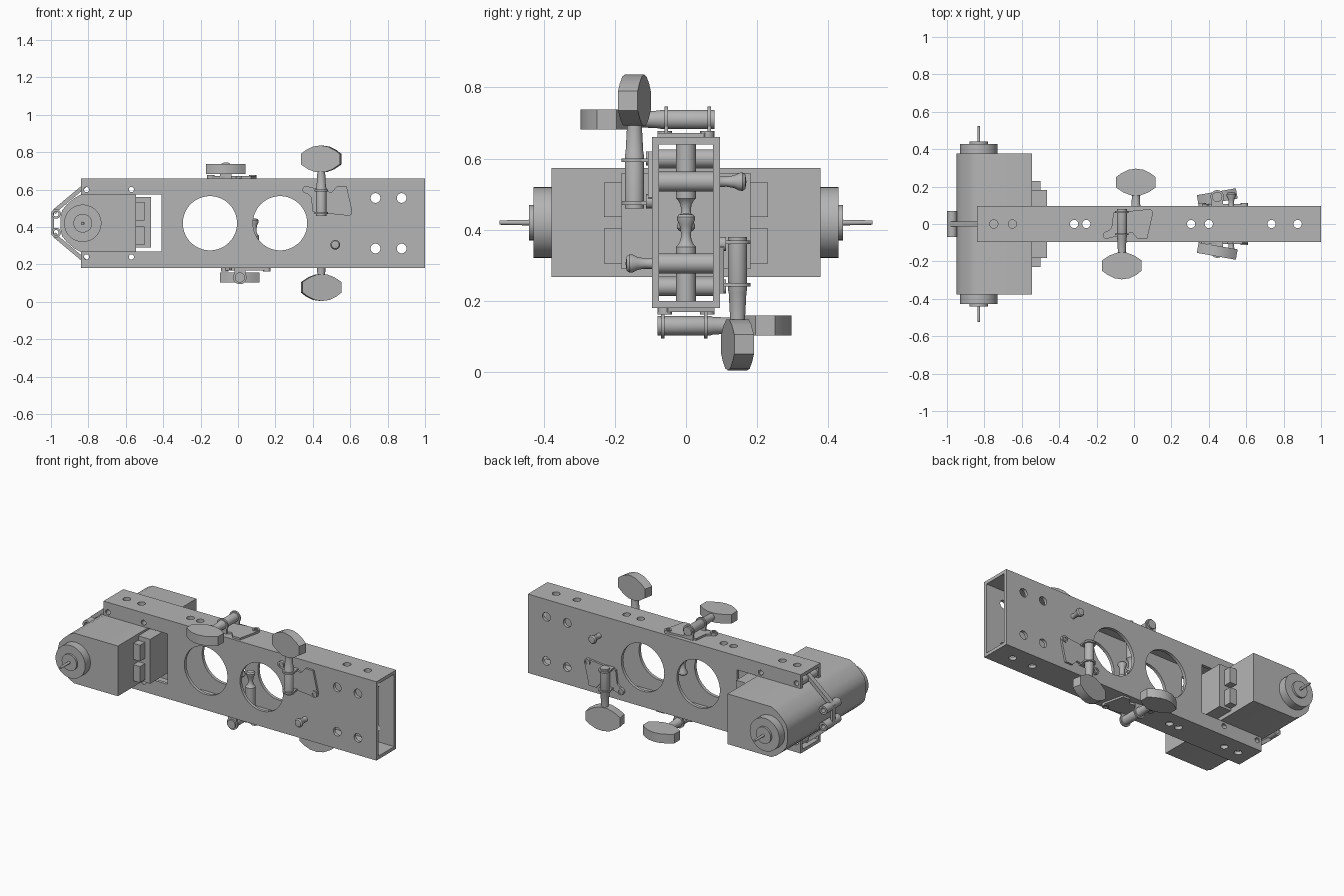
import bpy, bmesh, math
from mathutils import Matrix, Vector

cube = bpy.data.objects.get("Cube")
if cube:
    bpy.data.objects.remove(cube, do_unlink=True)

grey = bpy.data.materials.new("plain grey")
grey.use_nodes = True
grey.diffuse_color = (0.46, 0.46, 0.46, 1)
grey.node_tree.nodes["Principled BSDF"].inputs["Base Color"].default_value = (0.46, 0.46, 0.46, 1)
X, Y, Z = Vector((1, 0, 0)), Vector((0, 1, 0)), Vector((0, 0, 1))
MID = 0.42  # height of the long axis
parts = []


def finish(name, bm, frame=Matrix()):
    bm.transform(frame)
    bmesh.ops.recalc_face_normals(bm, faces=bm.faces)
    mesh = bpy.data.meshes.new(name)
    bm.to_mesh(mesh)
    bm.free()
    mesh.materials.append(grey)
    ob = bpy.data.objects.new(name, mesh)
    bpy.context.collection.objects.link(ob)
    parts.append(ob)
    return ob


def basis(origin, u, v, n):
    m = Matrix((u, v, n)).transposed().to_4x4()
    m.translation = origin
    return m


def add_box(bm, lo, hi):
    lo, hi = Vector(lo), Vector(hi)
    m = Matrix.Translation((lo + hi) / 2) @ Matrix.Diagonal((*(hi - lo), 1))
    bmesh.ops.create_cube(bm, size=1, matrix=m)


def box(name, lo, hi):
    bm = bmesh.new()
    add_box(bm, lo, hi)
    return finish(name, bm)


def add_rod(bm, centre, axis, radius, length, sides=48):
    m = Matrix.Translation(centre) @ axis.to_track_quat('Z', 'Y').to_matrix().to_4x4()
    bmesh.ops.create_cone(bm, cap_ends=True, segments=sides, radius1=radius,
                          radius2=radius, depth=length, matrix=m)


def lathe(name, profile, origin, axis, frame=Matrix(), closed=False):
    """Revolve (radius, distance) points about an axis."""
    bm = bmesh.new()
    vs = [bm.verts.new((r, 0, h)) for r, h in profile]
    edges = [bm.edges.new(p) for p in zip(vs, vs[1:])]
    if closed:
        edges.append(bm.edges.new((vs[-1], vs[0])))
    bmesh.ops.spin(bm, geom=vs + edges, cent=(0, 0, 0), axis=(0, 0, 1),
                   angle=math.tau, steps=32)
    bmesh.ops.remove_doubles(bm, verts=bm.verts, dist=1e-5)
    turn = axis.to_track_quat('Z', 'Y').to_matrix().to_4x4()
    return finish(name, bm, frame @ Matrix.Translation(origin) @ turn)


def slab(name, outline, lo, hi, frame):
    """Extrude a flat outline along the frame's third axis."""
    bm = bmesh.new()
    face = bm.faces.new([bm.verts.new((u, v, lo)) for u, v in outline])
    top = bmesh.ops.extrude_face_region(bm, geom=[face])["geom"]
    bmesh.ops.translate(bm, vec=(0, 0, hi - lo),
                        verts=[g for g in top if isinstance(g, bmesh.types.BMVert)])
    return finish(name, bm, frame)


def sleeve(name, x, z, half):
    """Hollow spacer across the beam."""
    lathe(name, [(0.026, -half), (0.026, half), (0.014, half), (0.014, -half)],
          (x, 0, z), Y, closed=True)


def cut(target, bm):
    cutter = finish("cutter", bm)
    cutter.hide_render = True
    parts.remove(cutter)
    mod = target.modifiers.new("cut", 'BOOLEAN')
    mod.object, mod.operation, mod.solver = cutter, 'DIFFERENCE', 'EXACT'
    bpy.context.view_layer.objects.active = target
    bpy.ops.object.modifier_apply(modifier=mod.name)
    bpy.data.objects.remove(cutter, do_unlink=True)


# Hollow beam with motor notch, large windows and bolt holes
beam = box("box_beam", (-0.84, -0.095, 0.18), (1, 0.095, 0.66))
bm = bmesh.new()
add_box(bm, (-1.1, -0.076, 0.2), (1.1, 0.076, 0.64))
cut(beam, bm)
bm = bmesh.new()
add_box(bm, (-1.1, -0.2, 0.268), (-0.41, 0.2, 0.575))
for x in (-0.15, 0.225):
    add_rod(bm, (x, 0, MID), Y, 0.145, 0.5, 64)
for s in (-1, 1):
    for x in (0.735, 0.875):
        add_rod(bm, (x, 0, MID + s * 0.135), Y, 0.026, 0.5)
    for x in (-0.81, -0.57):
        add_rod(bm, (x, 0, MID + s * 0.18), Y, 0.016, 0.5)
cut(beam, bm)
bm = bmesh.new()
for x in (-0.75, -0.65, -0.32, -0.255, 0.305, 0.4, 0.735, 0.875):
    add_rod(bm, (x, 0, MID), Z, 0.022, 1)
cut(beam, bm)

# Motor block, rounded towards the tail
half = [(-0.545, 0.153), (-0.84, 0.153), (-0.875, 0.135), (-0.915, 0.1),
        (-0.94, 0.07), (-0.948, 0.035)]
outline = half + [(x, -z) for x, z in reversed(half)]
slab("motor_block", outline, -0.378, 0.378, basis((0, 0, MID), X, Z, Y))
box("connector_block", (-0.55, -0.182, 0.29), (-0.465, 0.182, 0.56))
for s, side in ((-1, "front"), (1, "back")):
    ys = sorted((s * 0.17, s * 0.23))
    for z, level in ((0.305, "lower"), (0.435, "upper")):
        box(f"{side}_{level}_plug", (-0.55, ys[0], z), (-0.5, ys[1], z + 0.098))
    # Hub and thin axle
    lathe(f"{side}_hub", [(0, 0), (0.1, 0), (0.1, 0.052), (0.05, 0.052), (0.05, 0.064),
                          (0.008, 0.064), (0.006, 0.148), (0, 0.148)],
          (-0.83, s * 0.377, MID), Y * s)

# Spacers and the tail straps joining them
for s, level in ((-1, "lower"), (1, "upper")):
    sleeve(f"{level}_tail_spacer", -0.81, MID + s * 0.18, 0.09)
    sleeve(f"{level}_inner_spacer", -0.57, MID + s * 0.18, 0.09)
    sleeve(f"{level}_tail_roller", -0.973, MID + s * 0.05, 0.07)
    strap = [(-0.797, 0.205), (-0.958, 0.07), (-0.973, 0.05), (-0.993, 0.06), (-0.985, 0.076),
             (-0.824, 0.211)]
    slab(f"{level}_tail_strap", [(x, s * z) for x, z in strap], -0.014, 0.014,
         basis((0, 0, MID), X, Z, Y))
box("tail_link", (-0.998, -0.014, 0.36), (-0.984, 0.014, 0.48))

# Wing-handled clamps on all four sides
PLATE = [(-0.1, 0.06), (-0.085, 0.08), (0.055, 0.045), (0.085, 0.08), (0.135, 0.08),
         (0.165, -0.05), (0.15, -0.08), (-0.045, -0.06), (-0.055, 0.02)]
WING_SIDE = [(0.025, 0.153), (0.065, 0.168), (0.106, 0.195), (0.106, 0.25),
             (0.08, 0.27), (0.04, 0.29)]
WING = WING_SIDE + [(0, 0.296)] + [(-u, v) for u, v in reversed(WING_SIDE)]


def clamp(side, origin, v, n, tilt):
    frame = basis(origin, X, v, n)
    slab(f"{side}_clamp_plate", PLATE, 0, 0.012, frame)
    for i, (u, w) in enumerate(((-0.08, 0.06), (0.145, -0.06))):
        lathe(f"{side}_clamp_rivet_{i + 1}", [(0.02, 0), (0.02, 0.018), (0.011, 0.018), (0.011, 0)],
              (u, w, 0), Z, frame, closed=True)
    for i, w in enumerate((-0.065, 0.055)):
        bm = bmesh.new()
        add_box(bm, (-0.03, w - 0.005, 0), (0.03, w + 0.005, 0.05))
        add_rod(bm, (0, w, 0.05), Y, 0.036, 0.01, 32)
        finish(f"{side}_clamp_ear_{i + 1}", bm, frame)
    lathe(f"{side}_clamp_barrel", [(0, -0.08), (0.027, -0.08), (0.027, 0.07), (0.025, 0.075),
                                   (0.021, 0.15), (0.021, 0.2), (0, 0.2)],
          (0, 0, 0.05), Y, frame)
    turned = frame @ Matrix.Translation((0, 0, 0.05)) @ Matrix.Rotation(tilt, 4, 'Y')
    slab(f"{side}_clamp_wing", WING, -0.028, 0.028, turned)


tilt = math.radians(-10)
clamp("front", (0.445, -0.095, 0.54), Z, -Y, tilt)
clamp("back", (0.445, 0.095, 0.30), -Z, Y, tilt)
clamp("top", (-0.065, 0, 0.66), -Y, Z, 0)
clamp("bottom", (0.01, 0, 0.18), Y, -Z, 0)

# Latch pins with flared heads
PIN = [(0, 0), (0.028, 0), (0.028, 0.152), (0.022, 0.158), (0.015, 0.172), (0.014, 0.19),
       (0.018, 0.212), (0.025, 0.226), (0.026, 0.235), (0.02, 0.243), (0, 0.246)]
for side, origin, axis in (("front", (0.52, 0.076, 0.305), -Y), ("back", (0.52, -0.076, 0.535), Y),
                           ("top", (0.02, 0, 0.64), -Z), ("bottom", (0.085, 0, 0.2), Z)):
    lathe(f"{side}_latch_pin", PIN, origin, axis)

# Smooth the round parts, keep the edges crisp
bpy.ops.object.select_all(action='DESELECT')
for ob in parts:
    ob.select_set(True)
bpy.context.view_layer.objects.active = beam
bpy.ops.object.shade_smooth_by_angle(angle=math.radians(30))
